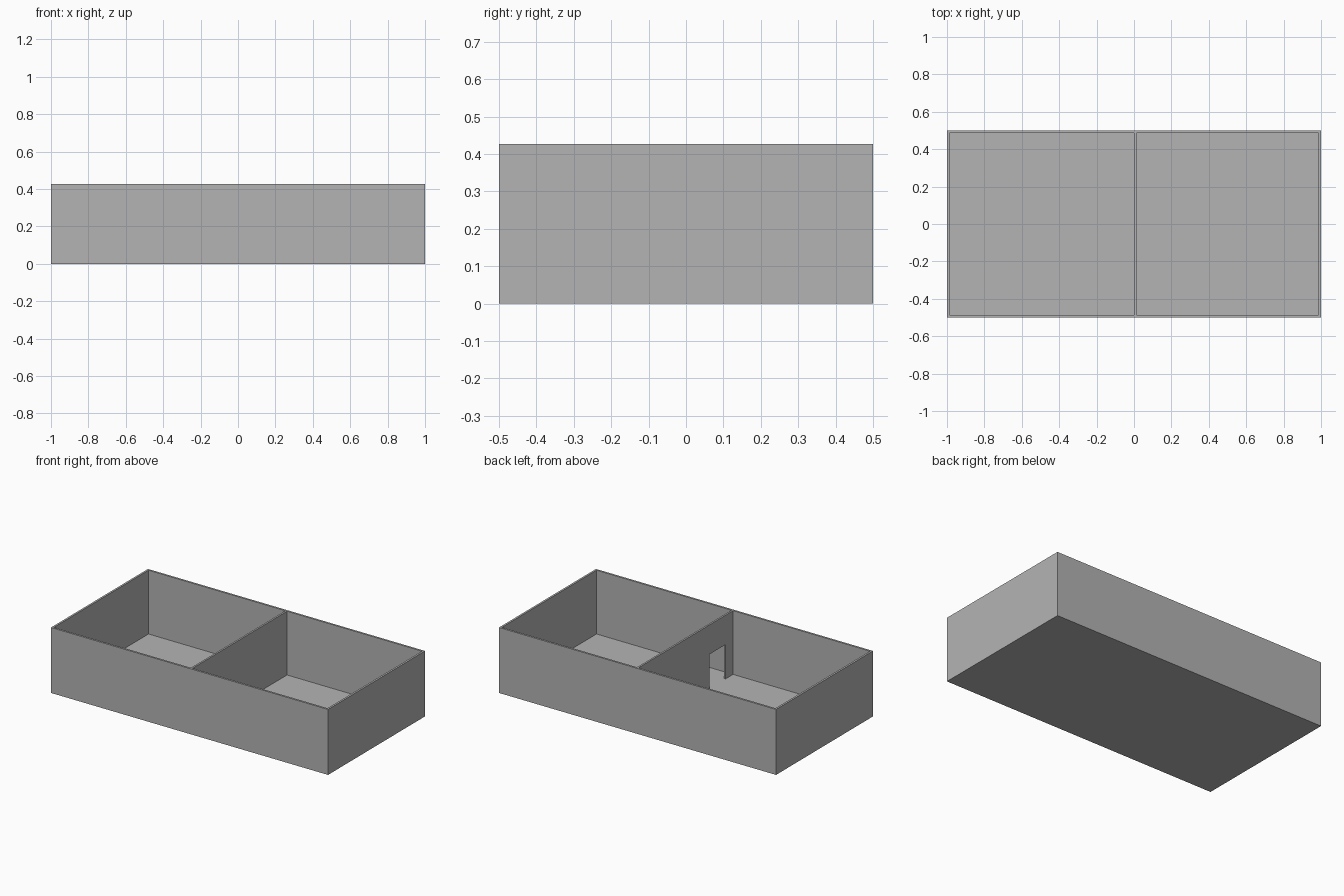
import bpy

if "Cube" in bpy.data.objects:
    bpy.data.objects.remove(bpy.data.objects["Cube"])

L, W, H = 1.0, 0.5, 0.427      # half length, half width, wall height
T, F = 0.013, 0.011            # wall thickness, floor thickness

grey = bpy.data.materials.new("plain grey")
grey.diffuse_color = (0.457, 0.457, 0.457, 1)
grey.use_nodes = True
grey.node_tree.nodes["Principled BSDF"].inputs["Base Color"].default_value = grey.diffuse_color


def add_part(name, verts, faces):
    mesh = bpy.data.meshes.new(name)
    mesh.from_pydata(verts, [], faces)
    mesh.materials.append(grey)
    obj = bpy.data.objects.new(name, mesh)
    bpy.context.collection.objects.link(obj)


def prism(name, outline, place):
    """Counter-clockwise 2D outline swept between two depths by place(u, v, k)."""
    n = len(outline)
    verts = [place(u, v, k) for k in (0, 1) for u, v in outline]
    faces = [tuple(range(n))[::-1], tuple(range(n, 2 * n))]
    faces += [(i, (i + 1) % n, n + (i + 1) % n, n + i) for i in range(n)]
    add_part(name, verts, faces)


x, y = L - T, W - T
outer = [(-L, -W), (L, -W), (L, W), (-L, W)]
inner = [(-x, -y), (x, -y), (x, y), (-x, y)]

# floor slab, inside the ring of walls and flush with their underside
prism("floor", inner, lambda u, v, k: (u, v, k * F))

# outer walls: one continuous open ring, without seams at the corners
verts = [(a, b, z) for z in (0, H) for ring in (outer, inner) for a, b in ring]
faces = []
for i in range(4):
    j = (i + 1) % 4
    faces += [(i, j, 8 + j, 8 + i),              # outside
              (4 + j, 4 + i, 12 + i, 12 + j),    # inside
              (8 + i, 8 + j, 12 + j, 12 + i),    # top rim
              (j, i, 4 + i, 4 + j)]              # underside
add_part("outer_walls", verts, faces)

# dividing wall with a doorway near the front
d0, d1, dh = -0.41, -0.245, 0.235
profile = [(-y, F), (d0, F), (d0, dh), (d1, dh), (d1, F), (y, F), (y, H), (-y, H)]
prism("dividing_wall", profile, lambda u, v, k: (0.001 + k * 0.012, u, v))
